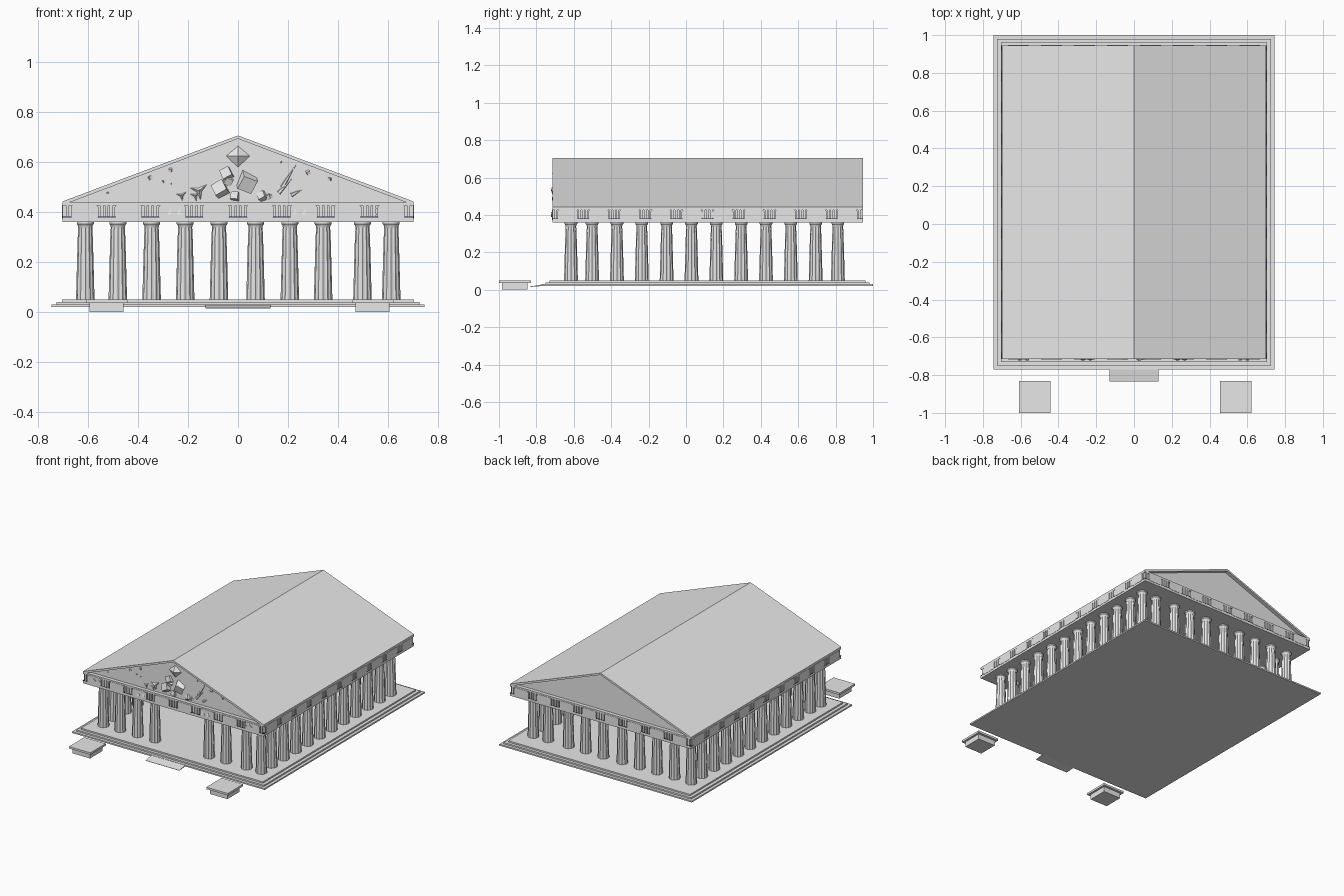
import bpy, bmesh, math, random
from mathutils import Matrix, Vector, Euler

if "Cube" in bpy.data.objects:
    bpy.data.objects.remove(bpy.data.objects["Cube"])

random.seed(4)


def material(name, rgb):
    m = bpy.data.materials.new(name)
    m.diffuse_color = (*rgb, 1)
    m.use_nodes = True
    m.node_tree.nodes["Principled BSDF"].inputs["Base Color"].default_value = m.diffuse_color
    return m


STONE = material("pale_stone", (0.8, 0.8, 0.8))
BLUE = material("dark_blue_trim", (0.03, 0.03, 0.12))


def finish(name, bm, mat=STONE):
    bmesh.ops.recalc_face_normals(bm, faces=bm.faces)
    me = bpy.data.meshes.new(name)
    bm.to_mesh(me)
    bm.free()
    me.materials.append(mat)
    ob = bpy.data.objects.new(name, me)
    bpy.context.collection.objects.link(ob)
    return ob


def add_box(bm, x0, x1, y0, y1, z0, z1):
    m = Matrix.Translation(((x0 + x1) / 2, (y0 + y1) / 2, (z0 + z1) / 2))
    m = m @ Matrix.Diagonal((x1 - x0, y1 - y0, z1 - z0, 1))
    bmesh.ops.create_cube(bm, size=1, matrix=m)


def box(name, *dims, mat=STONE):
    bm = bmesh.new()
    add_box(bm, *dims)
    return finish(name, bm, mat)


def add_prism(bm, pts, y0, y1, m=Matrix()):
    """Extrude an x-z outline along y."""
    a = [bm.verts.new(m @ Vector((x, y0, z))) for x, z in pts]
    b = [bm.verts.new(m @ Vector((x, y1, z))) for x, z in pts]
    bm.faces.new(a)
    bm.faces.new(b[::-1])
    for i in range(len(pts)):
        j = (i + 1) % len(pts)
        bm.faces.new((a[i], b[i], b[j], a[j]))


# Stepped platform
box("lower_step", -.745, .745, -.77, 1.0, .02, .03)
box("middle_step", -.725, .725, -.75, .98, .03, .04)
box("upper_step", -.703, .703, -.73, .96, .04, .05)

# Entrance ramp, a thin wedge
bm = bmesh.new()
add_prism(bm, [(-.835, .015), (-.765, .02), (-.765, .029), (-.835, .017)], -.13, .13,
          Matrix(((0, 1, 0, 0), (1, 0, 0, 0), (0, 0, 1, 0), (0, 0, 0, 1))))
finish("entrance_ramp", bm)

# Two free-standing pedestals
for side, cx in (("left", -.525), ("right", .538)):
    bm = bmesh.new()
    add_box(bm, cx - .068, cx + .068, -.983, -.847, 0, .036)
    add_box(bm, cx - .083, cx + .083, -1, -.83, .036, .05)
    finish(side + "_pedestal", bm)

# Fluted column, built once and shared by all
SIDES = 24
bm = bmesh.new()
rings = []
for z, r, flute in ((.05, .037, .91), (.2, .033, .91), (.3, .030, .91), (.338, .028, .91),
                    (.345, .029, 1), (.352, .034, 1), (.361, .034, 1)):
    ring = []
    for i in range(SIDES):
        a = math.tau * i / SIDES
        rr = r * (flute if i % 2 else 1)
        ring.append(bm.verts.new((rr * math.cos(a), rr * math.sin(a), z)))
    rings.append(ring)
for lo, hi in zip(rings, rings[1:]):
    for i in range(SIDES):
        j = (i + 1) % SIDES
        bm.faces.new((lo[i], lo[j], hi[j], hi[i]))
bm.faces.new(rings[0][::-1])
bm.faces.new(rings[-1])
first = finish("column", bm)

xs = [-.61, -.48, -.345, -.211, -.076, .07, .207, .34, .497, .612]
ys = [-.615] + [-.502 + .1328 * i for i in range(10)] + [.812]
spots = [(x, ys[0]) for x in xs if abs(x) > .1]
spots += [(x, ys[-1]) for x in xs]
spots += [(x, y) for x in (xs[0], xs[-1]) for y in ys[1:-1]]
first.location = (*spots[0], 0)
for x, y in spots[1:]:
    ob = bpy.data.objects.new("column", first.data)
    ob.location = (x, y, 0)
    bpy.context.collection.objects.link(ob)

# Beam, trim, frieze core and cornice
box("architrave", -.70, .70, -.715, .945, .36, .377)
box("blue_band", -.7005, .7005, -.7155, .9455, .377, .381, mat=BLUE)
box("frieze_core", -.69, .69, -.705, .935, .381, .426)
box("cornice", -.70, .70, -.715, .945, .426, .438)

# Frieze: grooved blocks alternating with chamfered panels on four sides
HX, HY, CY = .70, .83, .115
glyphs, panels = bmesh.new(), bmesh.new()
W, Z0, Z1, C = .055, .374, .428, .009
outline = [(-W, Z0 + C), (-W + C, Z0), (W - C, Z0), (W, Z0 + C),
           (W, Z1 - C), (W - C, Z1), (C - W, Z1), (-W, Z1 - C)]
for k, (half, out, count) in enumerate(((HX, HY, 8), (HY, HX, 10), (HX, HY, 8), (HY, HX, 10))):
    m = Matrix.Translation((0, CY, 0)) @ Matrix.Rotation(k * math.pi / 2, 4, 'Z')
    pitch = 2 * half / count
    for i in range(count):
        t = -half + pitch * (i + .5)
        add_prism(panels, outline, -out - .002, -out + .012, m @ Matrix.Translation((t, 0, 0)))
    for i in range(count + 1):
        t = -half + pitch * i
        for d in (-.019, 0, .019):
            if abs(t + d) < half - .005:
                bar = [(t + d - .0065, .381), (t + d + .0065, .381),
                       (t + d + .0065, .426), (t + d - .0065, .426)]
                add_prism(glyphs, bar, -out, -out + .011, m)
finish("frieze_grooved_blocks", glyphs)
finish("frieze_panels", panels)

# Relief on four front panels: chevrons outside, small cones inside
bm = bmesh.new()
for cx in (-.583, .583):
    for d in (-.022, .018):
        x = cx + d
        add_prism(bm, [(x - .009, .416), (x + .009, .402), (x - .009, .388),
                       (x - .009, .391), (x + .003, .402), (x - .009, .413)], -.722, -.715)
for cx in (-.25, .25):
    for d in (-.02, .018):
        bmesh.ops.create_cone(bm, cap_ends=True, segments=6, radius1=.015, radius2=0, depth=.026,
                              matrix=Matrix.Translation((cx + d, -.717, .402)) @ Matrix.Diagonal((1, .4, 1, 1)))
finish("panel_reliefs", bm)

# Roof shell and recessed gable walls
bm = bmesh.new()
add_prism(bm, [(-.70, .437), (-.70, .442), (0, .705), (.70, .442), (.70, .437),
               (.674, .437), (0, .692), (-.674, .437)], -.715, .945)
finish("roof", bm)
for name, y in (("front_gable_wall", -.690), ("back_gable_wall", .910)):
    bm = bmesh.new()
    add_prism(bm, [(-.68, .436), (.68, .436), (0, .694)], y, y + .01)
    finish(name, bm)


# Front gable sculpture, flattened against the wall
def place(x, z, turn, flat=.5):
    return Matrix.Translation((x, -.692, z)) @ Matrix.Diagonal((1, flat, 1, 1)) @ Euler(turn).to_matrix().to_4x4()


bm = bmesh.new()
# central crystal
for depth, z, flip in ((.04, .643, 0), (.045, .6005, math.pi)):
    bmesh.ops.create_cone(bm, cap_ends=True, segments=4, radius1=.047, radius2=0, depth=depth,
                          matrix=place(0, z, (flip, 0, 0)))
# tumbled blocks
for x, z, s in ((-.045, .552, .04), (-.07, .49, .05), (.035, .52, .06), (-.012, .462, .03),
                (.097, .463, .03), (-.04, .525, .03), (.12, .46, .018), (.13, .462, .014),
                (.28, .557, .014), (.365, .53, .012), (-.35, .537, .013), (-.27, .567, .012),
                (-.52, .475, .007), (-.30, .52, .007), (-.27, .512, .007), (.17, .60, .007)):
    turn = [random.uniform(-.6, .6) for _ in range(3)]
    bmesh.ops.create_cube(bm, size=s, matrix=place(x, z, turn, .7))
# long leaning spikes
for x, z, lean, size in ((.205, .545, .55, .11), (.19, .505, .75, .08), (.235, .478, 1.1, .05)):
    bmesh.ops.create_cone(bm, cap_ends=True, segments=5, radius1=.009, radius2=0, depth=size,
                          matrix=place(x, z, (0, lean, 0), 1))
# star clusters
for x, z, size in ((-.155, .485, .06), (-.225, .465, .035), (-.17, .465, .035)):
    for lean in (.9, 3.0, 5.0):
        r = Vector((math.sin(lean), 0, math.cos(lean))) * size * .3
        bmesh.ops.create_cone(bm, cap_ends=True, segments=4, radius1=size * .2, radius2=0, depth=size * .7,
                              matrix=place(x + r.x, z + r.z, (0, lean, 0), 1))
finish("gable_sculptures", bm)
